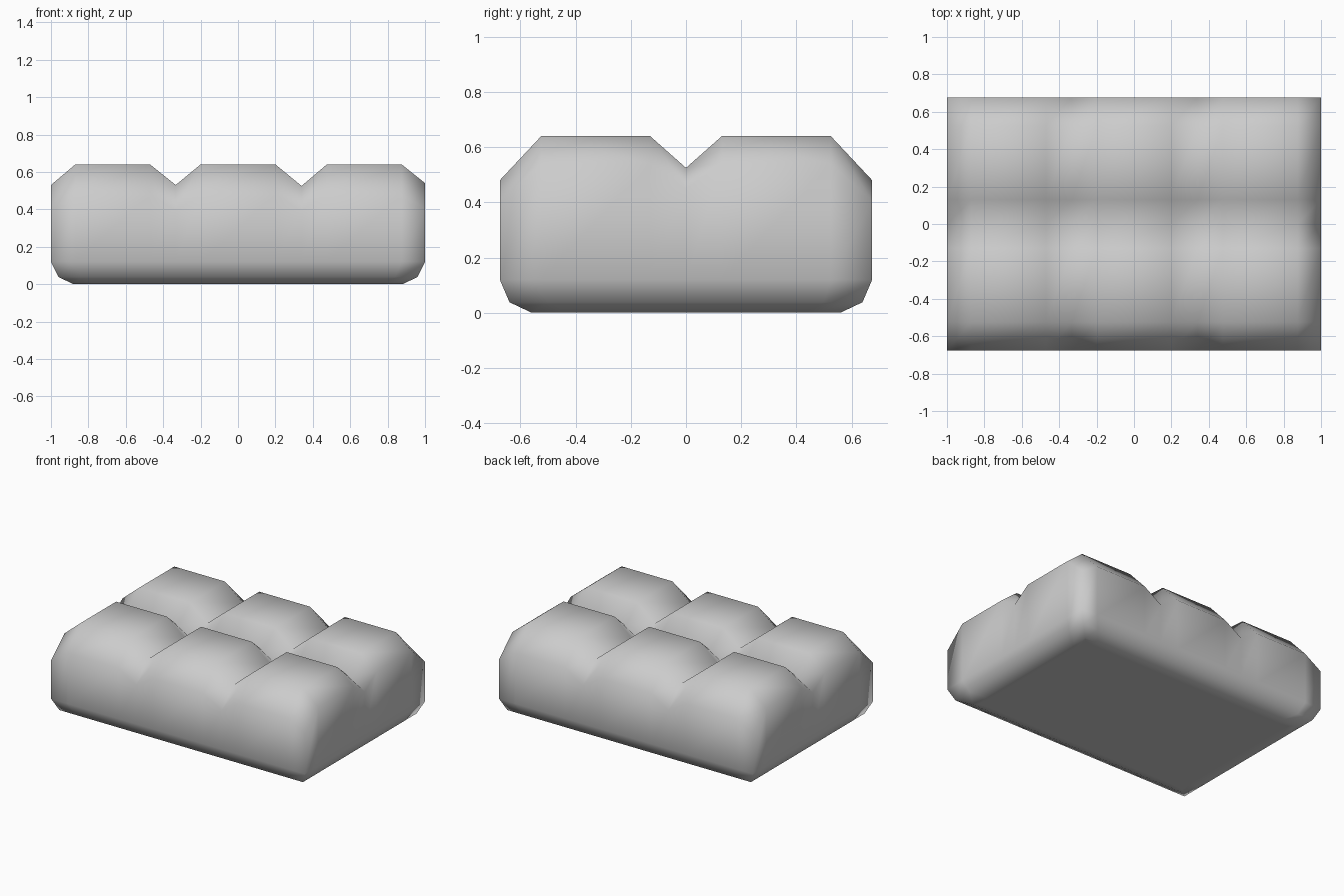
import bpy, bmesh

if "Cube" in bpy.data.objects:
    bpy.data.objects.remove(bpy.data.objects["Cube"])

# Grid lines of the block: (position, drop below the tile tops)
XS = [(-1, .11), (-.87, 0), (-.47, 0), (-.333, .11), (-.2, 0),
      (.2, 0), (.34, .115), (.475, 0), (.875, 0), (1, .10)]
YS = [(-.675, .16), (-.525, 0), (-.13, 0), (0, .115), (.13, 0), (.525, 0), (.675, .16)]
TOP = .64


def height(dx, dy):
    # where two slopes cross, the surface sinks a little further
    return TOP - max(dx, dy) - .75 * min(dx, dy)


bm = bmesh.new()

# Pillowed top: 3 x 2 tiles with grooves between them
grid = [[bm.verts.new((x, y, height(dx, dy))) for y, dy in YS] for x, dx in XS]
for a, b in zip(grid, grid[1:]):
    for j in range(len(YS) - 1):
        bm.faces.new((a[j], b[j], b[j + 1], a[j + 1]))

# Side walls and rounded bottom rim: extrude the border down ring by ring
edges = [e for e in bm.edges if e.is_boundary]
half = (1.0, .675)
for hx, hy, z in [(1, .675, .12), (.96, .64, .038), (.88, .56, 0)]:
    ret = bmesh.ops.extrude_edge_only(bm, edges=edges)["geom"]
    for v in (g for g in ret if isinstance(g, bmesh.types.BMVert)):
        v.co = (v.co.x * hx / half[0], v.co.y * hy / half[1], z)
    edges = [g for g in ret if isinstance(g, bmesh.types.BMEdge) and g.is_boundary]
    half = (hx, hy)

# Flat base, inset so its centre shades flat
base = bmesh.ops.contextual_create(bm, geom=edges)["faces"]
bmesh.ops.inset_region(bm, faces=base, thickness=.04)
bmesh.ops.recalc_face_normals(bm, faces=bm.faces[:])
for f in bm.faces:
    f.smooth = True

mesh = bpy.data.meshes.new("tiled_block")
bm.to_mesh(mesh)
bm.free()
bpy.context.collection.objects.link(bpy.data.objects.new("tiled_block", mesh))
